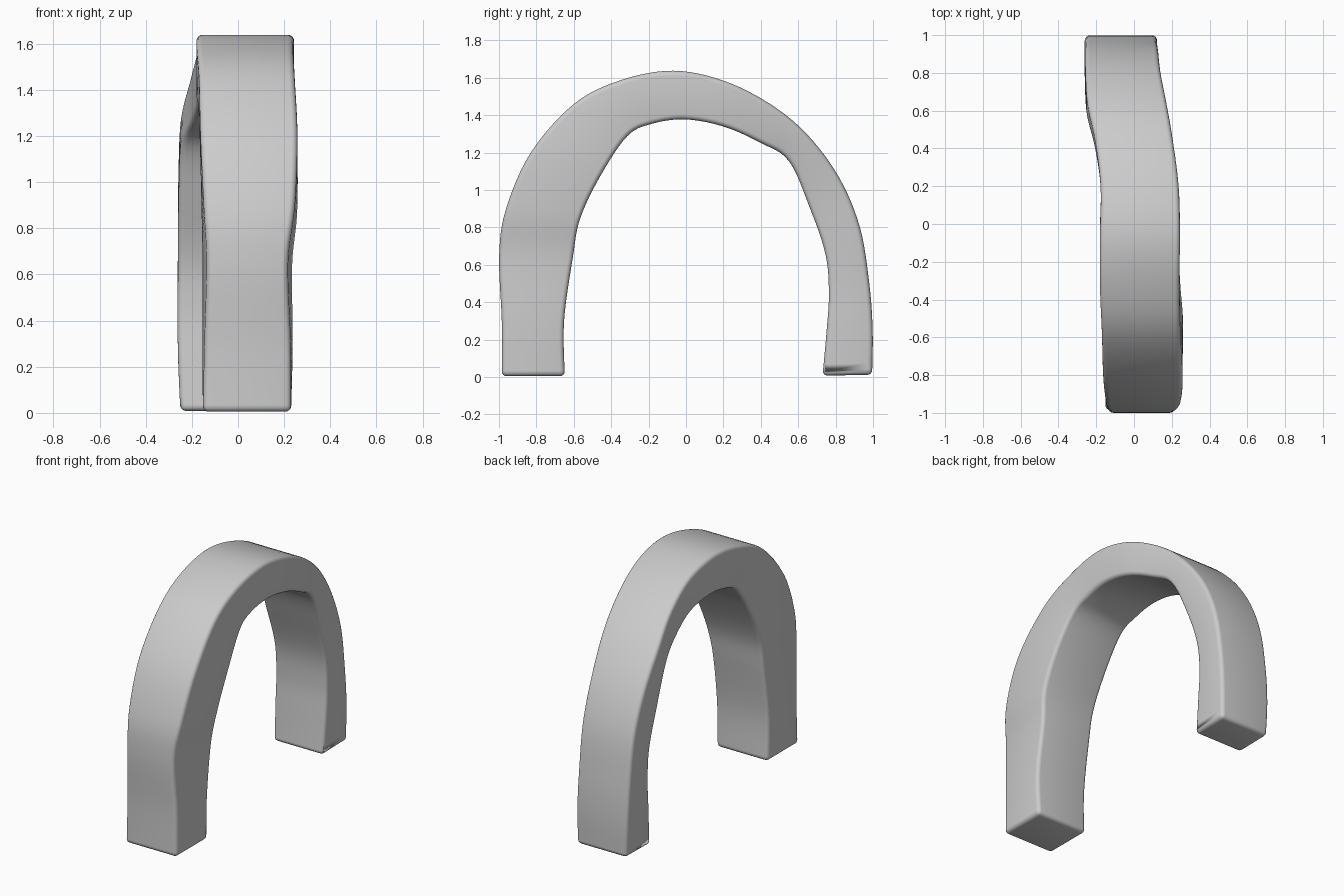
import bpy, bmesh
from mathutils import Vector

# Arch stations, front foot to back foot:
# outer y, outer z, inner y, inner z, left x, right x, edge inset of the outer face
STATIONS = [
    (-0.985, 0.005, -0.648, 0.005, -0.152, 0.230, 0.00),
    (-0.985, 0.30, -0.652, 0.30, -0.155, 0.238, 0.01),
    (-0.999, 0.65, -0.605, 0.64, -0.155, 0.236, 0.02),
    (-0.962, 0.90, -0.565, 0.85, -0.158, 0.256, 0.01),
    (-0.83, 1.20, -0.455, 1.08, -0.163, 0.258, 0.00),
    (-0.60, 1.46, -0.315, 1.287, -0.170, 0.246, 0.00),
    (-0.35, 1.587, -0.19, 1.352, -0.180, 0.240, 0.00),
    (-0.07, 1.638, -0.01, 1.378, -0.180, 0.243, 0.00),
    (0.20, 1.585, 0.20, 1.340, -0.177, 0.236, 0.00),
    (0.45, 1.46, 0.40, 1.252, -0.207, 0.205, 0.00),
    (0.65, 1.295, 0.55, 1.155, -0.247, 0.172, 0.00),
    (0.82, 1.065, 0.66, 0.91, -0.258, 0.140, 0.00),
    (0.93, 0.80, 0.745, 0.66, -0.260, 0.128, 0.00),
    (0.98, 0.50, 0.764, 0.45, -0.262, 0.122, 0.00),
    (0.998, 0.25, 0.752, 0.25, -0.260, 0.122, 0.00),
    (0.995, 0.012, 0.730, 0.008, -0.250, 0.118, 0.00),
]
STEPS = 6


def corners(s):
    oy, oz, iy, iz, left, right, inset = s
    return [Vector((left + inset, oy, oz)), Vector((right - inset, oy, oz)),
            Vector((right, iy, iz)), Vector((left, iy, iz))]


def spline(a, b, c, d, t):
    return 0.5 * (2 * b + (c - a) * t + (2 * a - 5 * b + 4 * c - d) * t * t
                  + (3 * b - a - 3 * c + d) * t ** 3)


# Smoothly interpolated four-cornered rings
keys = [corners(s) for s in STATIONS]
keys = [keys[0]] + keys + [keys[-1]]
rings = []
for i in range(1, len(keys) - 2):
    for k in range(STEPS):
        rings.append([spline(*p, k / STEPS) for p in zip(*keys[i - 1:i + 3])])
rings.append(keys[-1])

# Loft the rings and close both feet
bm = bmesh.new()
loops = [[bm.verts.new(p) for p in r] for r in rings]
for a, b in zip(loops, loops[1:]):
    for j in range(4):
        n = (j + 1) % 4
        bm.faces.new((a[j], a[n], b[n], b[j]))
bm.faces.new(loops[0])
bm.faces.new(loops[-1])
bmesh.ops.recalc_face_normals(bm, faces=bm.faces)

# Round the long edges and foot rims
sharp = [e for e in bm.edges if e.calc_face_angle(0) > 0.8]
bmesh.ops.bevel(bm, geom=sharp, offset=0.032, offset_type='OFFSET', segments=4,
                profile=0.5, affect='EDGES', clamp_overlap=True)
mesh = bpy.data.meshes.new("arch")
bm.to_mesh(mesh)
bm.free()
mesh.shade_smooth()
arch = bpy.data.objects.new("arch", mesh)
bpy.context.collection.objects.link(arch)
